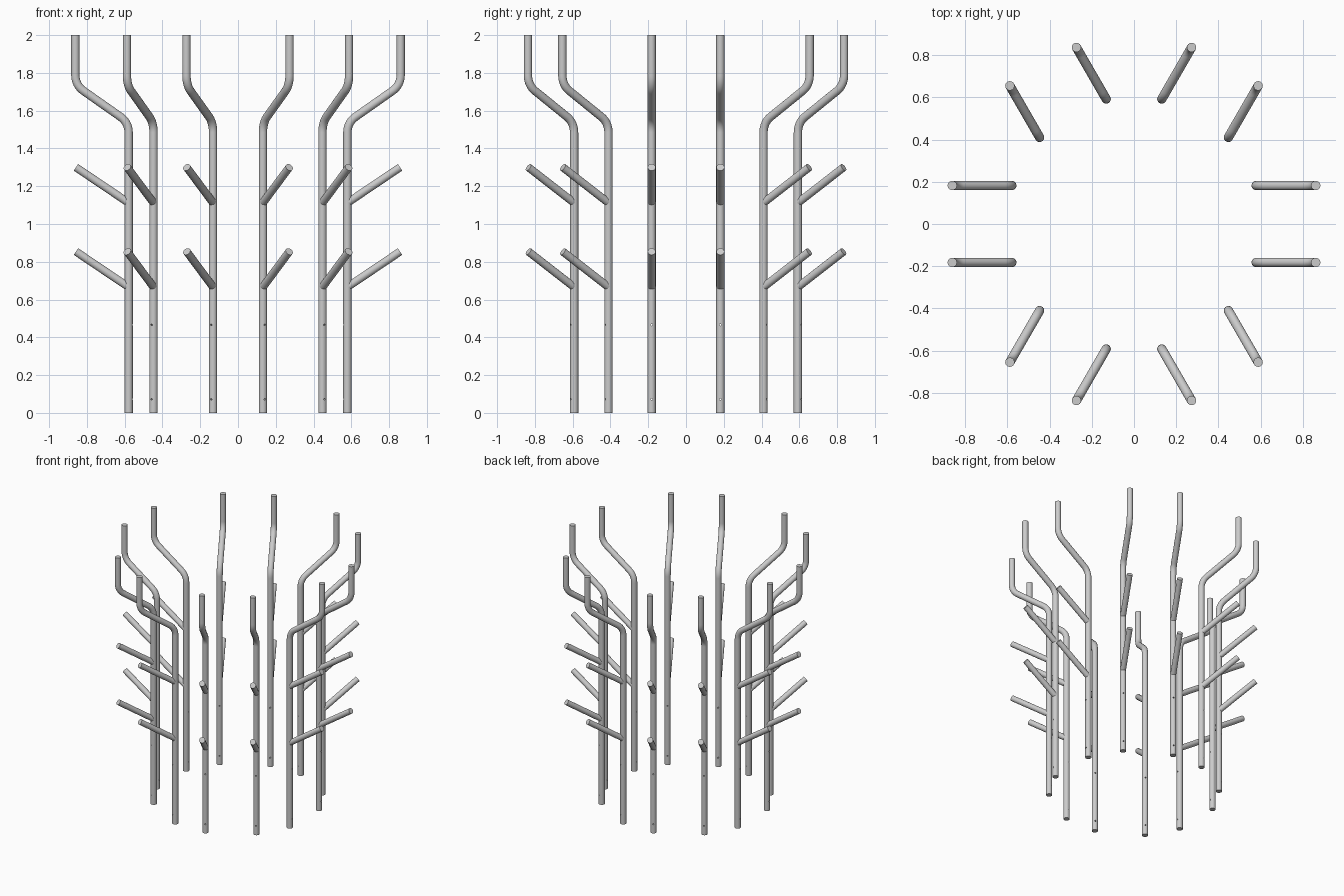
import bpy, bmesh, math
from mathutils import Vector, Matrix

if "Cube" in bpy.data.objects:
    bpy.data.objects.remove(bpy.data.objects["Cube"])

INNER, OUTER, SIDE = 0.579, 0.861, 0.182   # radial positions and pair offset
R_POST, R_BRANCH, BEND = 0.022, 0.021, 0.10


def tube(name, path, r, sides=24):
    """Capped round tube along a path lying in the xz plane."""
    bm = bmesh.new()
    pts = [Vector((x, 0, z)) for x, z in path]
    rings = []
    for i, p in enumerate(pts):
        t = (pts[min(i + 1, len(pts) - 1)] - pts[max(i - 1, 0)]).normalized()
        if p.z > 1.99 or p.z < 0.01:
            t = Vector((0, 0, 1))
        u, v = Vector((t.z, 0, -t.x)), Vector((0, 1, 0))
        rings.append([bm.verts.new(p + r * (u * math.cos(a) + v * math.sin(a)))
                      for a in (2 * math.pi * k / sides for k in range(sides))])
    for a, b in zip(rings, rings[1:]):
        for k in range(sides):
            n = (k + 1) % sides
            bm.faces.new((a[k], a[n], b[n], b[k]))
    bm.faces.new(rings[0])
    bm.faces.new(rings[-1])
    bmesh.ops.recalc_face_normals(bm, faces=bm.faces)
    mesh = bpy.data.meshes.new(name)
    bm.to_mesh(mesh)
    bm.free()
    return mesh


def place(name, mesh, matrix):
    ob = bpy.data.objects.new(name, mesh)
    bpy.context.collection.objects.link(ob)
    ob.matrix_world = matrix
    return ob


# Post path: upright, outward bend, slope, bend back to upright
slope = math.atan2(0.198, OUTER - INNER)
turn = math.pi / 2 - slope
tl = BEND * math.tan(turn / 2)
z_low, z_high = 1.537, 1.735
path = [(INNER, 0)]
for i in range(9):
    a = turn * i / 8
    path.append((INNER + BEND * (1 - math.cos(a)), z_low - tl + BEND * math.sin(a)))
for i in range(8, -1, -1):
    a = turn * i / 8
    path.append((OUTER - BEND * (1 - math.cos(a)), z_high + tl - BEND * math.sin(a)))
path.append((OUTER, 2))
post = place("post", tube("post", path, R_POST), Matrix())

# Bolt holes drilled radially through the post
bm = bmesh.new()
for z in (0.072, 0.466):
    bmesh.ops.create_cone(bm, cap_ends=True, segments=12, radius1=0.005, radius2=0.005, depth=0.2,
                          matrix=Matrix.Translation((INNER, 0, z)) @ Matrix.Rotation(math.pi / 2, 4, 'Y'))
cut_mesh = bpy.data.meshes.new("hole_cutter")
bm.to_mesh(cut_mesh)
bm.free()
cutter = place("hole_cutter", cut_mesh, Matrix())
mod = post.modifiers.new("holes", 'BOOLEAN')
mod.object, mod.operation, mod.solver = cutter, 'DIFFERENCE', 'EXACT'
deps = bpy.context.evaluated_depsgraph_get()
post_mesh = bpy.data.meshes.new_from_object(post.evaluated_get(deps))
bpy.data.objects.remove(post)
bpy.data.objects.remove(cutter)

# Branch: straight peg rising outward from the post axis
branch_mesh = tube("branch", [(INNER, 1.112), (0.858, 1.300)], R_BRANCH)

# Smooth sides, sharp rims
for m in (post_mesh, branch_mesh):
    m.shade_smooth()
    m.set_sharp_from_angle(angle=math.radians(35))

# Six directions, a pair of posts in each, two branches per post
for d in range(6):
    for s in (-1, 1):
        mat = Matrix.Rotation(d * math.pi / 3, 4, 'Z') @ Matrix.Translation((0, s * SIDE, 0))
        place("post", post_mesh, mat)
        place("upper_branch", branch_mesh, mat)
        place("lower_branch", branch_mesh, mat @ Matrix.Translation((0, 0, -0.446)))
